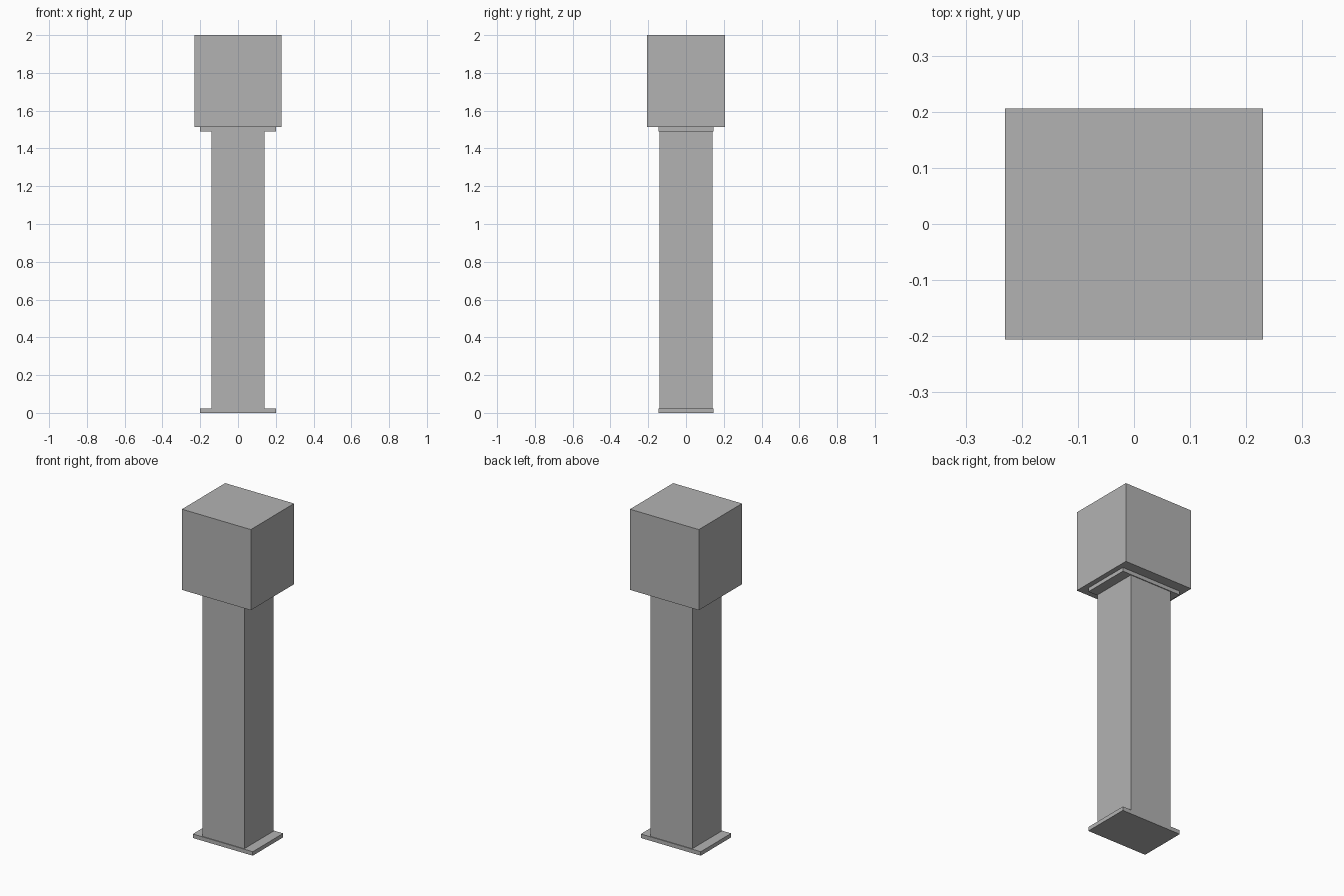
import bpy

# Remove the default cube
cube = bpy.data.objects.get("Cube")
if cube:
    bpy.data.objects.remove(cube, do_unlink=True)

# Single grey material
GREY = (0.45, 0.45, 0.45, 1.0)
grey = bpy.data.materials.new("plain grey")
grey.use_nodes = True
grey.diffuse_color = GREY
shader = next(n for n in grey.node_tree.nodes if n.type == 'BSDF_PRINCIPLED')
shader.inputs["Base Color"].default_value = GREY


def box(name, width, depth, bottom, top):
    """Upright box centred on the vertical axis."""
    bpy.ops.mesh.primitive_cube_add(size=1, location=(0, 0, (bottom + top) / 2))
    obj = bpy.context.object
    obj.name = name
    obj.scale = (width, depth, top - bottom)
    bpy.ops.object.transform_apply(location=False, rotation=False, scale=True)
    obj.data.materials.append(grey)
    return obj


BASE_TOP, CAP_BOTTOM, HEAD_BOTTOM, HEIGHT = 0.024, 1.49, 1.513, 2.0

# Foot plate, shaft, matching cap plate and large head block
box("base_plate", 0.40, 0.29, 0, BASE_TOP)
box("shaft", 0.28, 0.28, BASE_TOP, CAP_BOTTOM)
box("cap_plate", 0.40, 0.29, CAP_BOTTOM, HEAD_BOTTOM)
box("head_block", 0.46, 0.412, HEAD_BOTTOM, HEIGHT)
